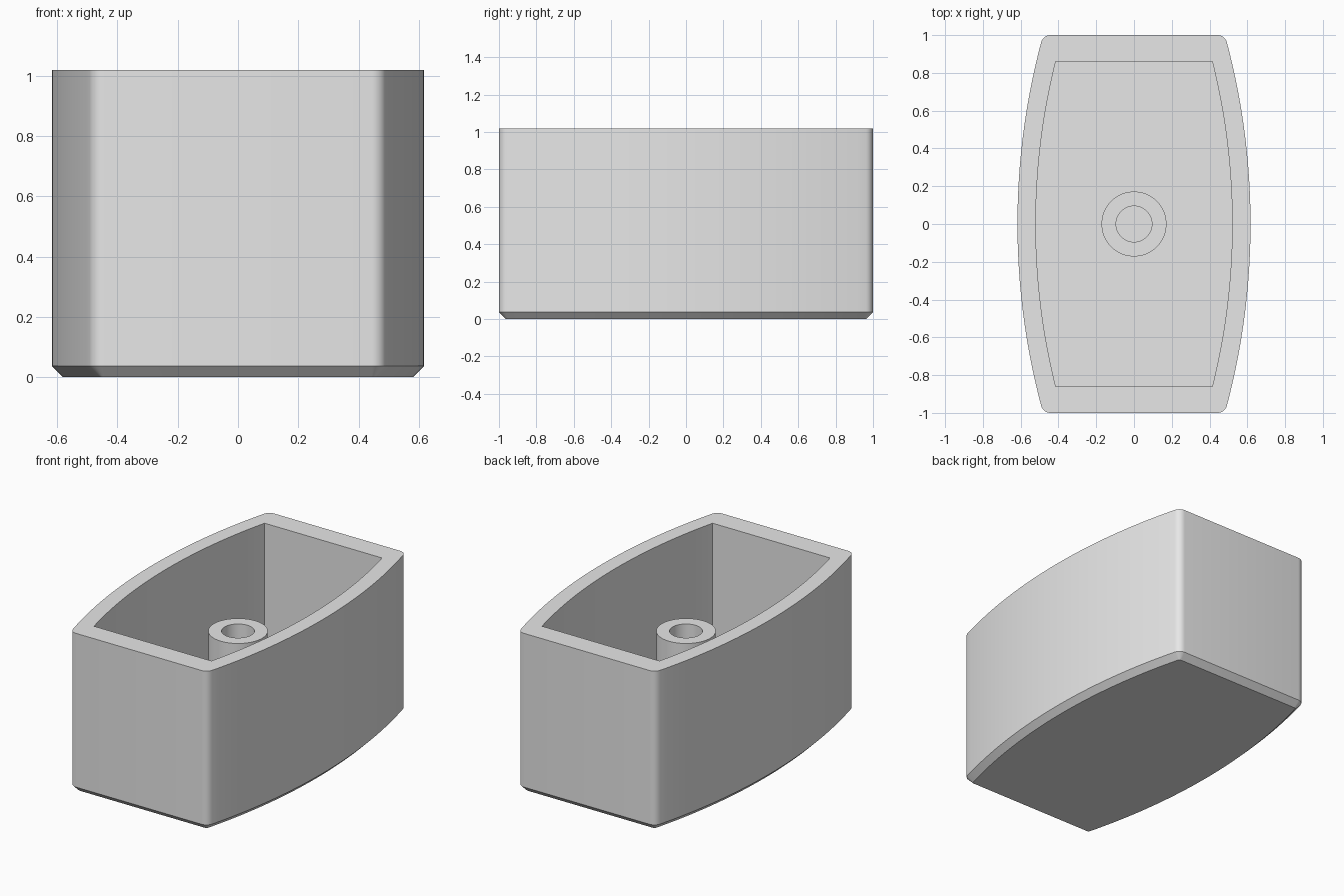
import bpy, bmesh, math

if "Cube" in bpy.data.objects:
    bpy.data.objects.remove(bpy.data.objects["Cube"])

HEIGHT, FLOOR, CHAMFER = 1.018, 0.14, 0.037
POST_TOP = 0.77

grey = bpy.data.materials.new("plain grey")
grey.diffuse_color = (0.8, 0.8, 0.8, 1)
grey.use_nodes = True
grey.node_tree.nodes["Principled BSDF"].inputs["Base Color"].default_value = grey.diffuse_color


def outline(half_x, half_y, radius, fillet, arc_steps=40, fillet_steps=6):
    """Barrel outline: bowed sides, straight ends, rounded corners."""
    cx = half_x - radius
    fy = half_y - fillet
    fx = cx + math.sqrt((radius - fillet) ** 2 - fy ** 2)
    end = math.atan2(fy, fx - cx)
    side = []
    for i in range(arc_steps + 1):
        a = -end + 2 * end * i / arc_steps
        side.append((cx + radius * math.cos(a), radius * math.sin(a)))
    corner = []
    for i in range(1, fillet_steps + 1):
        a = end + (math.pi / 2 - end) * i / fillet_steps
        corner.append((fx + fillet * math.cos(a), fy + fillet * math.sin(a)))
    right = [(x, -y) for x, y in reversed(corner)] + side + corner
    return right + [(-x, -y) for x, y in right]


def circle(radius, steps=64):
    return [(radius * math.cos(2 * math.pi * i / steps),
             radius * math.sin(2 * math.pi * i / steps)) for i in range(steps)]


def loft(name, sections, cap):
    """Skin a list of (outline, z) rings, optionally capping both ends."""
    bm = bmesh.new()
    rings = [[bm.verts.new((x, y, z)) for x, y in pts] for pts, z in sections]
    for a, b in zip(rings, rings[1:]):
        n = len(a)
        for i in range(n):
            j = (i + 1) % n
            bm.faces.new((a[i], a[j], b[j], b[i]))
    if cap:
        bm.faces.new(list(reversed(rings[0])))
        bm.faces.new(rings[-1])
    bmesh.ops.remove_doubles(bm, verts=bm.verts, dist=1e-5)
    mesh = bpy.data.meshes.new(name)
    bm.to_mesh(mesh)
    bm.free()
    mesh.materials.append(grey)
    obj = bpy.data.objects.new(name, mesh)
    bpy.context.collection.objects.link(obj)
    bpy.ops.object.select_all(action='DESELECT')
    obj.select_set(True)
    bpy.context.view_layer.objects.active = obj
    bpy.ops.object.shade_smooth_by_angle(angle=math.radians(30))
    return obj


# Hollow shell with chamfered base and sharp-cornered cavity
outer = outline(0.617, 1.0, 3.75, 0.05)
base = outline(0.617 - CHAMFER, 1.0 - CHAMFER, 3.75 - CHAMFER, 0.05 - CHAMFER)
cavity = outline(0.52, 0.86, 3.55, 0.0)
loft("shell", [(base, 0), (outer, CHAMFER), (outer, HEIGHT),
               (cavity, HEIGHT), (cavity, FLOOR)], True)

# Hollow mounting post standing on the cavity floor
tube, bore = circle(0.172), circle(0.095)
loft("mounting_post", [(tube, FLOOR), (tube, POST_TOP),
                       (bore, POST_TOP), (bore, FLOOR)], False)
